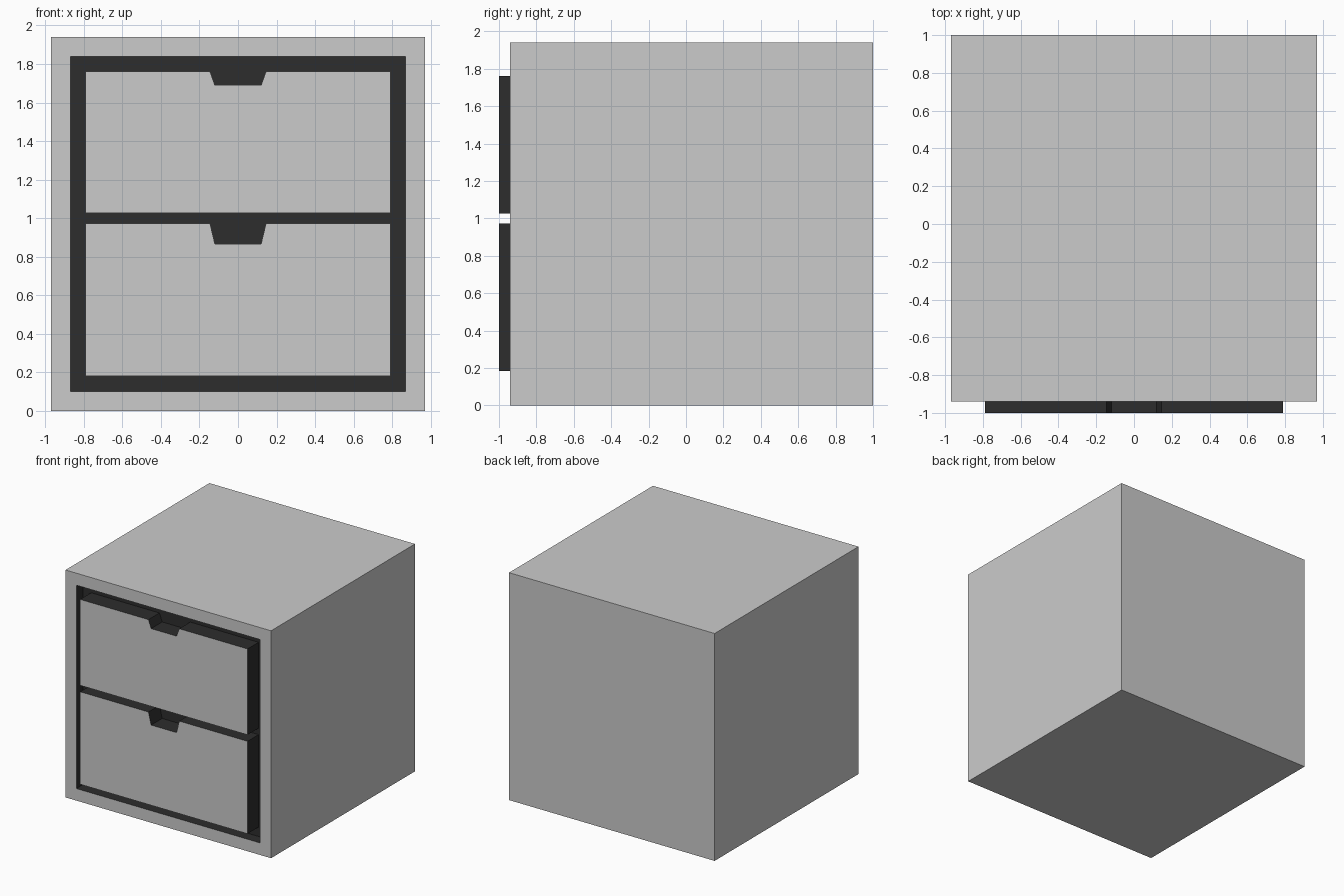
import bpy, bmesh
from mathutils import Vector

if "Cube" in bpy.data.objects:
    bpy.data.objects.remove(bpy.data.objects["Cube"])


def material(name, v):
    m = bpy.data.materials.new(name)
    m.diffuse_color = (v, v, v, 1)
    m.use_nodes = True
    m.node_tree.nodes["Principled BSDF"].inputs["Base Color"].default_value = m.diffuse_color
    return m


LIGHT = material("light grey", 0.6)
DARK = material("charcoal", 0.026)

FRONT, RECESS, DRAWER_FRONT = -0.94, -0.85, -1.0


def finish(bm, name):
    bmesh.ops.recalc_face_normals(bm, faces=bm.faces)
    me = bpy.data.meshes.new(name)
    bm.to_mesh(me)
    bm.free()
    me.materials.append(LIGHT)
    me.materials.append(DARK)
    ob = bpy.data.objects.new(name, me)
    bpy.context.collection.objects.link(ob)
    return ob


# Cabinet: a box with an inset, recessed dark opening in the front
bm = bmesh.new()
bmesh.ops.create_cube(bm, size=1.94)
bmesh.ops.translate(bm, verts=bm.verts, vec=(0, 0.03, 0.97))
front = min(bm.faces, key=lambda f: f.calc_center_median().y)
bmesh.ops.inset_individual(bm, faces=[front], thickness=0.145)
for f in bmesh.ops.extrude_discrete_faces(bm, faces=[front])["faces"]:
    f.material_index = 1
    bmesh.ops.translate(bm, verts=f.verts, vec=(0, RECESS - FRONT, 0))
    for e in f.edges:
        for g in e.link_faces:
            g.material_index = 1
finish(bm, "cabinet")


# Drawer: a thick panel with a tapered finger notch, dark on all sides but the front
def drawer(name, z0, z1, notch):
    half = [(0.79, z0), (0.79, z1), (0.145, z1), (0.12, z1 - notch)]
    outline = half + [(-x, z) for x, z in reversed(half)]
    bm = bmesh.new()
    face = bm.faces.new([bm.verts.new((x, DRAWER_FRONT, z)) for x, z in outline])
    ext = bmesh.ops.extrude_face_region(bm, geom=[face], use_keep_orig=True)
    verts = [g for g in ext["geom"] if isinstance(g, bmesh.types.BMVert)]
    bmesh.ops.translate(bm, verts=verts, vec=Vector((0, RECESS - DRAWER_FRONT - 0.001, 0)))
    for f in bm.faces:
        is_front = all(v.co.y < DRAWER_FRONT + 0.001 for v in f.verts)
        f.material_index = 0 if is_front else 1
    finish(bm, name)


drawer("lower_drawer", 0.183, 0.972, 0.105)
drawer("upper_drawer", 1.027, 1.76, 0.07)
